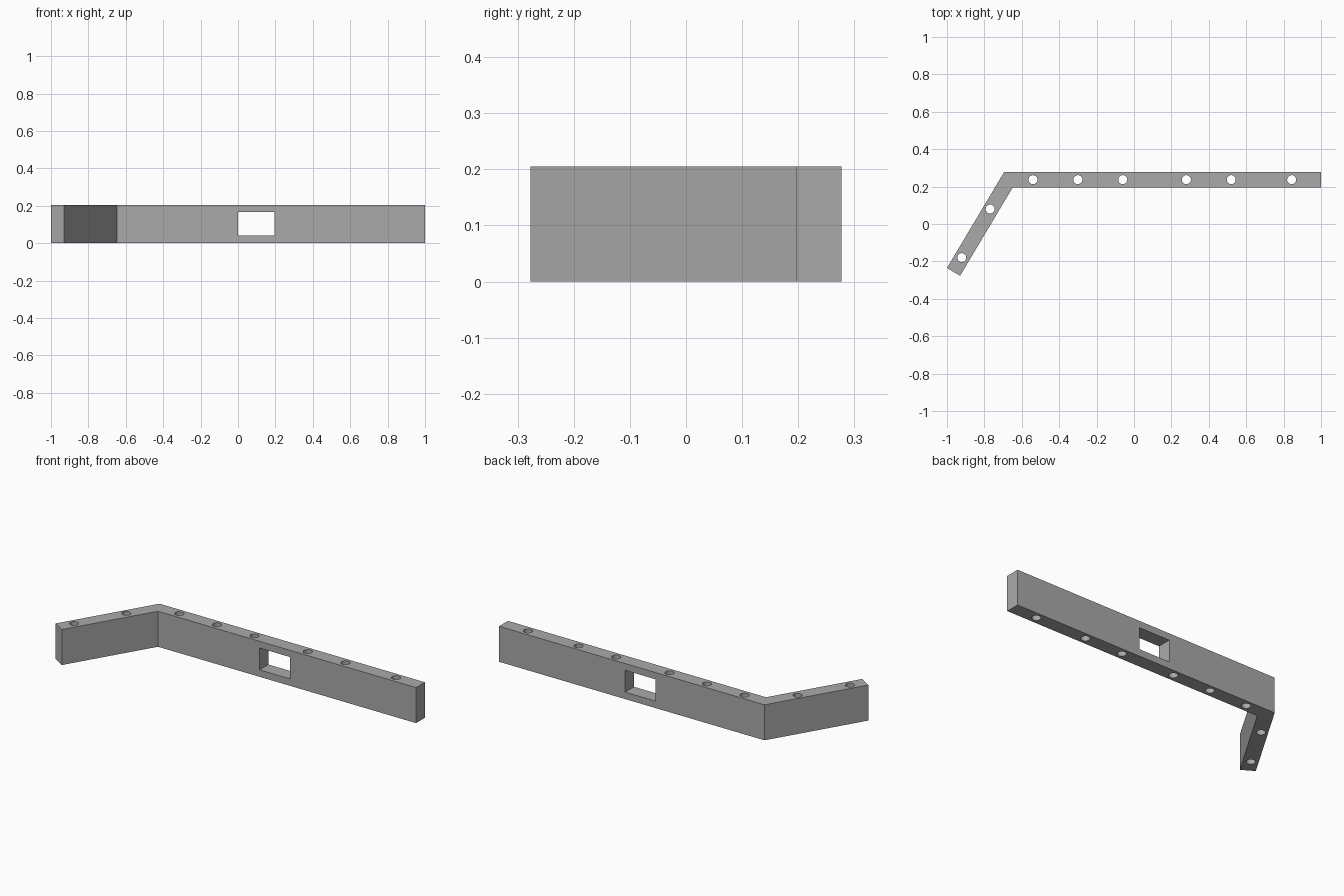
import bpy
import bmesh
from mathutils import Vector

HEIGHT = 0.205
HOLE_RADIUS = 0.024

if "Cube" in bpy.data.objects:
    bpy.data.objects.remove(bpy.data.objects["Cube"], do_unlink=True)

# Single grey material
grey = bpy.data.materials.new("mid_grey")
grey.use_nodes = True
colour = (0.4, 0.4, 0.4, 1)
grey.diffuse_color = colour
grey.node_tree.nodes["Principled BSDF"].inputs["Base Color"].default_value = colour


def extrude_outline(name, points, height):
    """Raise a flat plan outline into a solid."""
    bm = bmesh.new()
    base = bm.faces.new([bm.verts.new((x, y, 0)) for x, y in points])
    top = bmesh.ops.extrude_face_region(bm, geom=[base])["geom"]
    verts = [v for v in top if isinstance(v, bmesh.types.BMVert)]
    bmesh.ops.translate(bm, verts=verts, vec=Vector((0, 0, height)))
    bmesh.ops.recalc_face_normals(bm, faces=bm.faces)
    mesh = bpy.data.meshes.new(name)
    bm.to_mesh(mesh)
    bm.free()
    obj = bpy.data.objects.new(name, mesh)
    bpy.context.collection.objects.link(obj)
    mesh.materials.append(grey)
    return obj


def cut(target, cutter):
    """Subtract the cutter, then discard it."""
    cutter.hide_render = True
    cutter.data.materials.append(grey)
    mod = target.modifiers.new("cut", "BOOLEAN")
    mod.operation = "DIFFERENCE"
    mod.solver = "EXACT"
    mod.object = cutter
    bpy.context.view_layer.objects.active = target
    bpy.ops.object.modifier_apply(modifier=mod.name)
    bpy.data.objects.remove(cutter, do_unlink=True)


# Bent wall: long straight run with an angled wing
wall = extrude_outline("bent_wall", [
    (1, 0.277), (-0.695, 0.277), (-1, -0.235),
    (-0.93, -0.277), (-0.648, 0.196), (1, 0.196)], HEIGHT)

# Rectangular window through the long run
bpy.ops.mesh.primitive_cube_add(size=1, location=(0.0975, 0.237, 0.103))
window = bpy.context.object
window.scale = (0.195, 0.3, 0.126)
cut(wall, window)

# Vertical round holes along the run and the wing
holes = [(x, 0.237) for x in (-0.54, -0.3, -0.06, 0.28, 0.52, 0.843)]
holes += [(-0.769, 0.08), (-0.921, -0.18)]
for x, y in holes:
    bpy.ops.mesh.primitive_cylinder_add(
        vertices=32, radius=HOLE_RADIUS, depth=1, location=(x, y, HEIGHT / 2))
    cut(wall, bpy.context.object)

# Smooth hole walls, crisp edges elsewhere
bpy.ops.object.select_all(action="DESELECT")
wall.select_set(True)
bpy.context.view_layer.objects.active = wall
bpy.ops.object.shade_smooth_by_angle()
